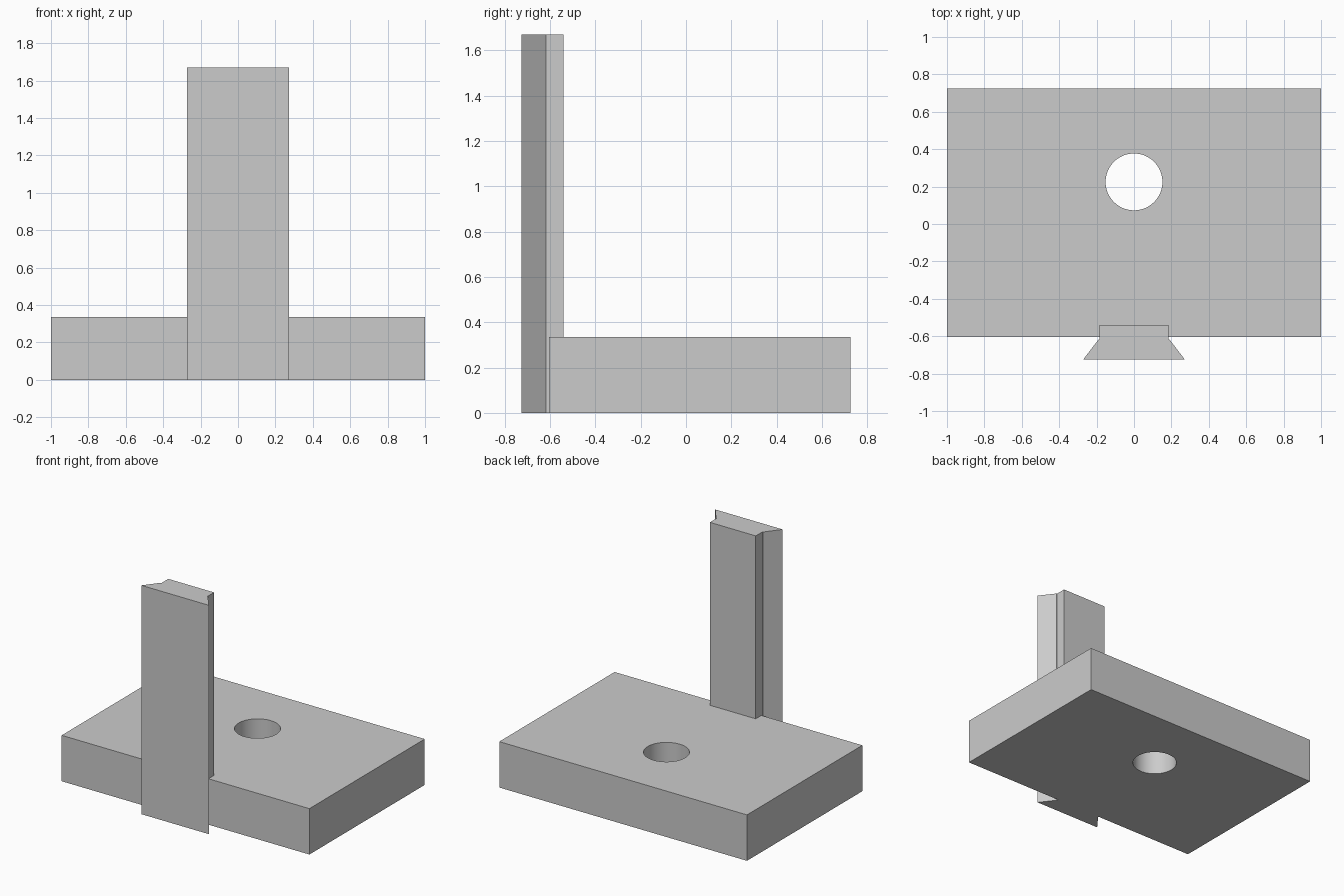
import bpy
import bmesh
import math

cube = bpy.data.objects.get("Cube")
if cube:
    bpy.data.objects.remove(cube, do_unlink=True)

# Single plain grey finish
grey = bpy.data.materials.new("light_grey")
grey.use_nodes = True
colour = (0.6, 0.6, 0.6, 1)
grey.diffuse_color = colour
grey.node_tree.nodes["Principled BSDF"].inputs["Base Color"].default_value = colour


def prism(name, outline, bottom, top):
    """Extrude a counter-clockwise plan outline between two heights."""
    bm = bmesh.new()
    face = bm.faces.new([bm.verts.new((x, y, bottom)) for x, y in outline])
    grown = bmesh.ops.extrude_face_region(bm, geom=[face])["geom"]
    verts = [g for g in grown if isinstance(g, bmesh.types.BMVert)]
    bmesh.ops.translate(bm, verts=verts, vec=(0, 0, top - bottom))
    bmesh.ops.recalc_face_normals(bm, faces=bm.faces)
    mesh = bpy.data.meshes.new(name)
    bm.to_mesh(mesh)
    bm.free()
    mesh.materials.append(grey)
    obj = bpy.data.objects.new(name, mesh)
    bpy.context.collection.objects.link(obj)
    return obj


def combine(target, other, operation):
    """Apply a boolean and discard the helper."""
    mod = target.modifiers.new(operation.lower(), "BOOLEAN")
    mod.operation, mod.object, mod.solver = operation, other, "EXACT"
    bpy.context.view_layer.objects.active = target
    bpy.ops.object.modifier_apply(modifier=mod.name)
    bpy.data.objects.remove(other, do_unlink=True)


# Base plate
bracket = prism("base_plate_with_dovetail_post",
                [(-1, -0.605), (1, -0.605), (1, 0.725), (-1, 0.725)], 0, 0.335)

# Dovetail post: wide front, sloped flanks, narrower tongue behind
right_half = [(0.272, -0.725), (0.19, -0.618), (0.185, -0.618), (0.185, -0.54)]
left_half = [(-x, y) for x, y in reversed(right_half)]
post = prism("dovetail_post", right_half + left_half, 0, 1.67)
combine(bracket, post, "UNION")

# Round through hole
circle = [(0.152 * math.cos(math.tau * i / 64), 0.225 + 0.152 * math.sin(math.tau * i / 64))
          for i in range(64)]
hole = prism("hole_cutter", circle, -0.1, 0.5)
hole.hide_render = True
combine(bracket, hole, "DIFFERENCE")

# Smooth hole wall with crisp edges
bpy.ops.object.select_all(action="DESELECT")
bracket.select_set(True)
bpy.context.view_layer.objects.active = bracket
bpy.ops.object.shade_smooth_by_angle(angle=math.radians(30))
